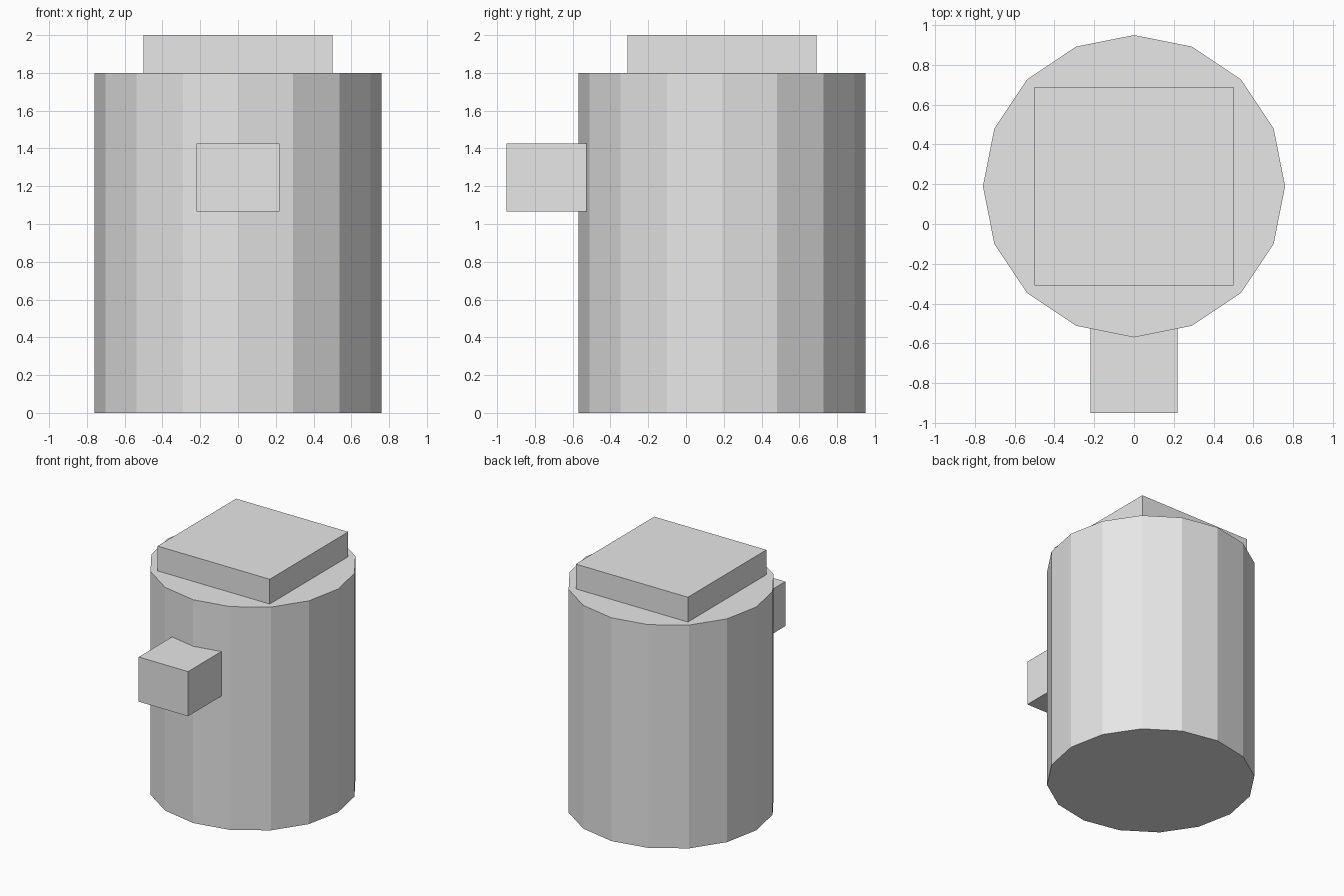
import bpy

if "Cube" in bpy.data.objects:
    bpy.data.objects.remove(bpy.data.objects["Cube"])

grey = bpy.data.materials.new("light_grey")
grey.diffuse_color = (0.8, 0.8, 0.8, 1)
grey.use_nodes = True
grey.node_tree.nodes["Principled BSDF"].inputs["Base Color"].default_value = grey.diffuse_color


def finish(name):
    obj = bpy.context.object
    obj.name = name
    obj.data.materials.append(grey)
    return obj


def box(name, lo, hi):
    centre = [(a + b) / 2 for a, b in zip(lo, hi)]
    bpy.ops.mesh.primitive_cube_add(size=1, location=centre)
    obj = finish(name)
    obj.scale = [b - a for a, b in zip(lo, hi)]
    bpy.ops.object.transform_apply(location=False, rotation=False, scale=True)
    return obj


# Sixteen-sided body, flat shaded
bpy.ops.mesh.primitive_cylinder_add(vertices=16, radius=0.76, depth=1.8,
                                    location=(0, 0.19, 0.9))
finish("body")

# Square lid resting on the body
box("lid", (-0.5, -0.31, 1.8), (0.5, 0.69, 2.0))

# Front block, sunk slightly into the body wall
box("front_block", (-0.22, -0.95, 1.065), (0.22, -0.51, 1.425))
